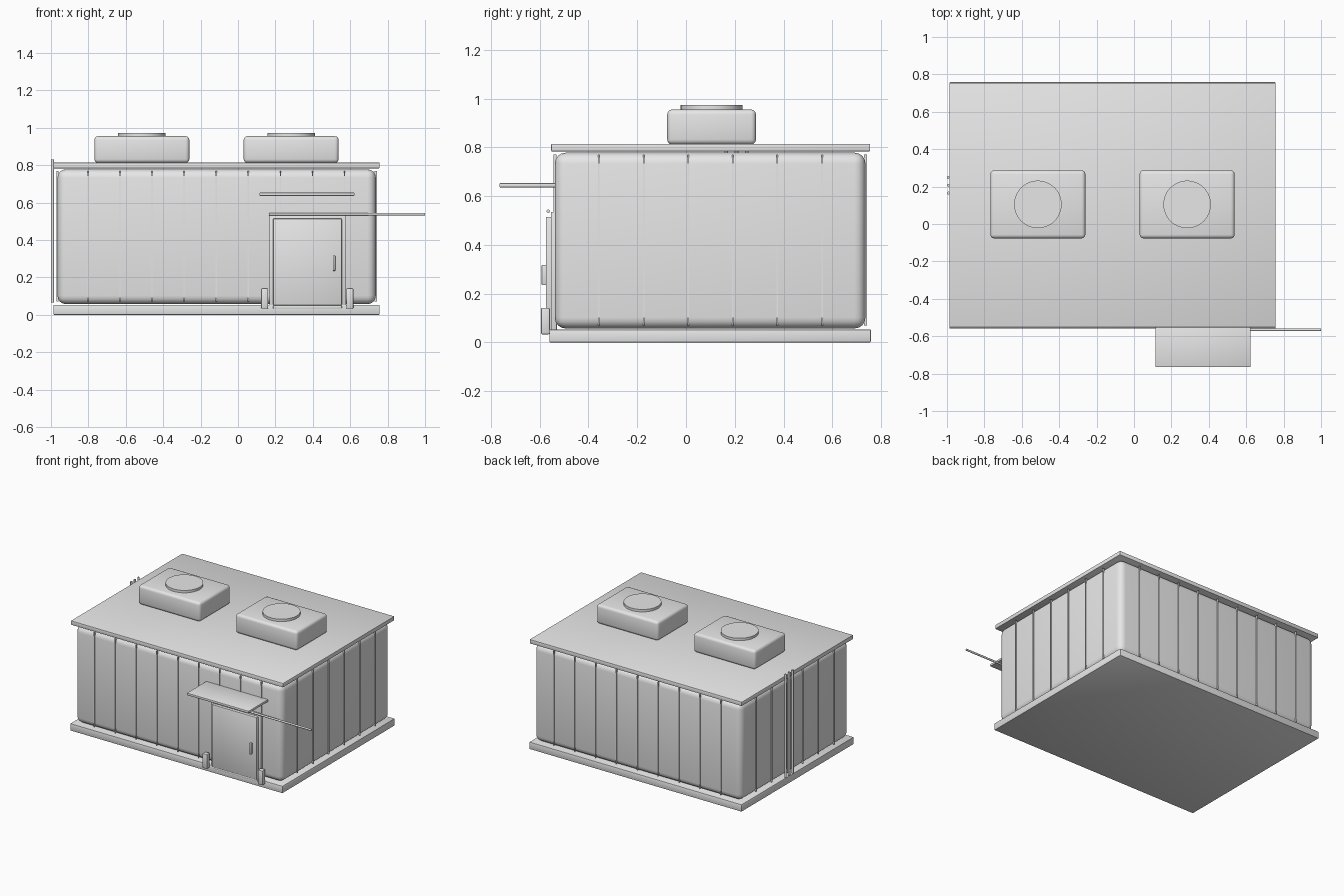
import bpy
import math

cube = bpy.data.objects.get("Cube")
if cube:
    bpy.data.objects.remove(cube, do_unlink=True)

grey = bpy.data.materials.new("light_grey")
grey.use_nodes = True
grey.diffuse_color = (0.8, 0.8, 0.8, 1)
grey.node_tree.nodes["Principled BSDF"].inputs["Base Color"].default_value = (0.8, 0.8, 0.8, 1)


def finish(obj, name, bevel=0, segments=2):
    obj.name = name
    obj.data.materials.append(grey)
    if bevel:
        mod = obj.modifiers.new("rounded_edges", "BEVEL")
        mod.width = bevel
        mod.segments = segments
        bpy.ops.object.modifier_apply(modifier=mod.name)
    bpy.ops.object.shade_smooth_by_angle(angle=math.radians(35))
    return obj


def box(name, x, y, z, bevel=0, segments=2):
    """Box given by its (min, max) range on each axis."""
    bpy.ops.mesh.primitive_cube_add(size=1, location=[sum(r) / 2 for r in (x, y, z)])
    obj = bpy.context.object
    obj.scale = [r[1] - r[0] for r in (x, y, z)]
    bpy.ops.object.transform_apply(location=False, rotation=False, scale=True)
    return finish(obj, name, bevel, segments)


def rod(name, centre, radius, length, rotation=(0, 0, 0), sides=12):
    bpy.ops.mesh.primitive_cylinder_add(vertices=sides, radius=radius, depth=length,
                                        location=centre, rotation=rotation)
    return finish(bpy.context.object, name)


# Base slab, rounded wall block and flat roof
X0, X1, Y0, Y1 = -0.965, 0.737, -0.538, 0.736
box("base_slab", (-0.987, 0.757), (-0.56, 0.758), (0, 0.053), 0.004)
box("wall_block", (X0, X1), (Y0, Y1), (0.057, 0.778), 0.045, 4)
box("roof_slab", (-0.987, 0.757), (-0.553, 0.755), (0.783, 0.814), 0.004)

# Thin seam strips between the wall panels
SEAM, OUT = 0.003, 0.006
seam_z = (0.07, 0.77)
for i in range(1, 10):
    x = -0.974 + 0.1715 * i
    for side, y in (("front", Y0), ("back", Y1)):
        box(f"{side}_seam_{i}", (x - SEAM, x + SEAM), (y - OUT, y + OUT), seam_z)
for i in range(1, 7):
    y = -0.54 + 0.183 * i
    for side, x in (("right", X0), ("left", X1)):
        box(f"{side}_seam_{i}", (x - OUT, x + OUT), (y - SEAM, y + SEAM), seam_z)

# Sliding door with frame, threshold, handle and overhead rail
box("door_frame", (0.168, 0.577), (-0.554, -0.53), (0.035, 0.535), 0.002)
box("door_threshold", (0.188, 0.555), (-0.566, -0.53), (0.034, 0.048), 0.002)
box("door_panel", (0.188, 0.555), (-0.575, -0.54), (0.05, 0.515), 0.005)
box("door_handle", (0.507, 0.52), (-0.592, -0.57), (0.235, 0.318), 0.003)
rod("door_rail", (0.583, -0.565, 0.538), 0.007, 0.834, (0, math.pi / 2, 0))

# Canopy and two bollards beside the door
box("door_canopy", (0.115, 0.623), (-0.765, -0.53), (0.636, 0.653), 0.003)
for side, x in (("right", 0.142), ("left", 0.598)):
    box(f"{side}_bollard", (x - 0.019, x + 0.019), (-0.595, -0.558), (0.033, 0.142), 0.006)

# Rooftop cooling units with fan discs
for side, x in (("right", -0.514), ("left", 0.284)):
    box(f"{side}_cooling_unit", (x - 0.254, x + 0.254), (-0.077, 0.287), (0.812, 0.955), 0.02, 3)
    rod(f"{side}_fan", (x, 0.105, 0.961), 0.127, 0.024, sides=48)

# Pipes running up the right wall
for i in range(3):
    rod(f"wall_pipe_{i + 1}", (-0.992, 0.165 + 0.042 * i, 0.447), 0.008, 0.765)
